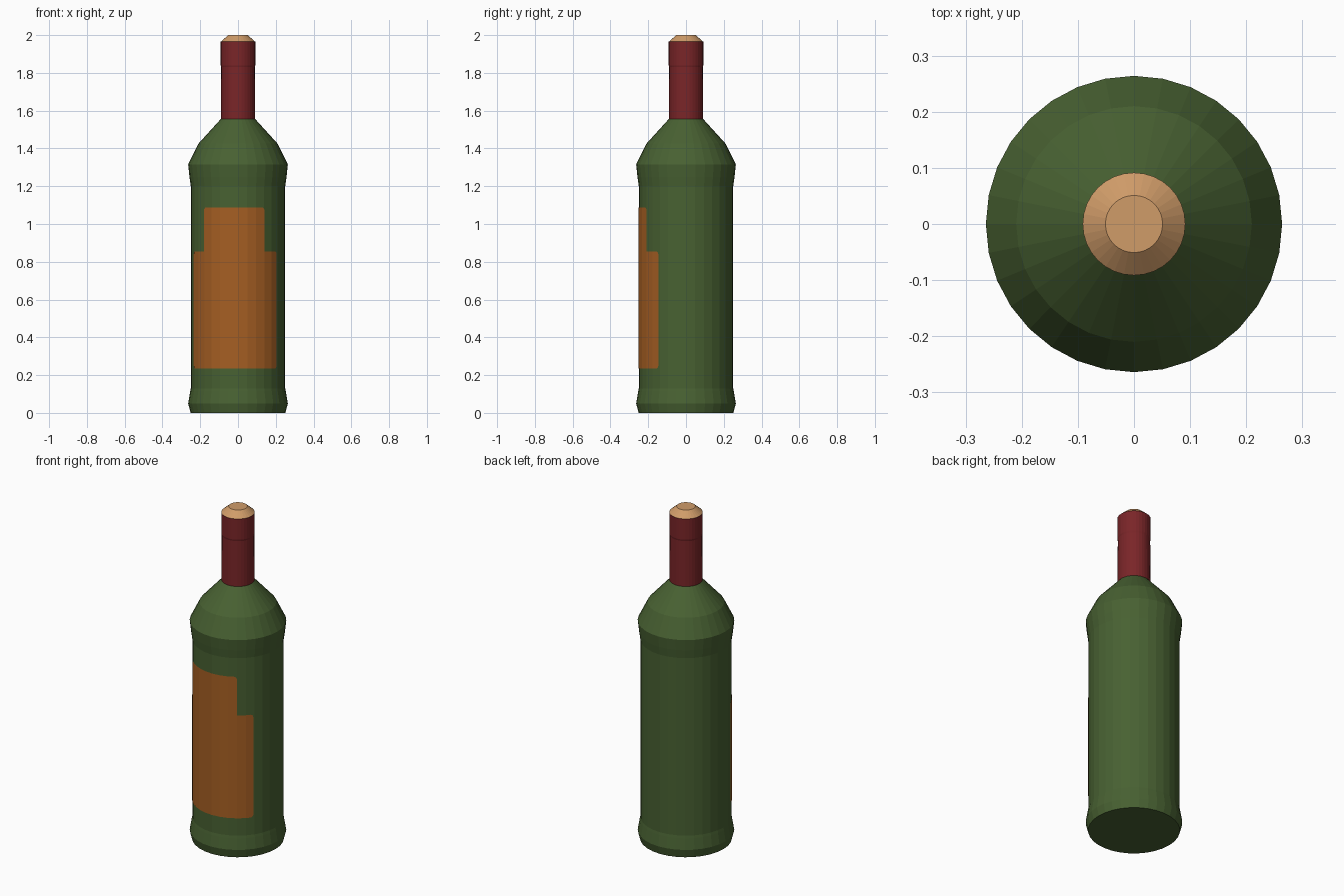
import bpy, bmesh, math

if "Cube" in bpy.data.objects:
    bpy.data.objects.remove(bpy.data.objects["Cube"])

SIDES = 32


def material(name, rgb):
    """Flat colour given as 0-255 sRGB, stored as linear."""
    m = bpy.data.materials.new(name)
    lin = [((c / 255 + 0.055) / 1.055) ** 2.4 for c in rgb]
    m.diffuse_color = (*lin, 1)
    m.use_nodes = True
    m.node_tree.nodes["Principled BSDF"].inputs["Base Color"].default_value = m.diffuse_color
    return m


def finish(name, bm, mat):
    me = bpy.data.meshes.new(name)
    bm.to_mesh(me)
    bm.free()
    me.materials.append(mat)
    ob = bpy.data.objects.new(name, me)
    bpy.context.collection.objects.link(ob)
    return ob


def lathe(name, profile, mat, cap_bottom=False, cap_top=False):
    """Revolve (radius, height) points, listed upwards, about z."""
    bm = bmesh.new()
    rings = []
    for r, z in profile:
        rings.append([bm.verts.new((r * math.cos(2 * math.pi * i / SIDES),
                                    r * math.sin(2 * math.pi * i / SIDES), z))
                      for i in range(SIDES)])
    for a, b in zip(rings, rings[1:]):
        for i in range(SIDES):
            j = (i + 1) % SIDES
            bm.faces.new((a[i], a[j], b[j], b[i]))
    if cap_bottom:
        bm.faces.new(rings[0][::-1])
    if cap_top:
        bm.faces.new(rings[-1])
    return finish(name, bm, mat)


def label_strip(bm, x0, x1, z0, z1, radius, round_bottom):
    """Rectangle with rounded corners wrapped on the faceted front."""
    step, c = 2 * math.pi / SIDES, 0.016
    a0, a1 = math.asin(x0 / radius), math.asin(x1 / radius)
    angles = {a0, a1}
    angles |= {k * step for k in range(-8, 9) if a0 < k * step < a1}
    for t in (0.15, 0.5, 1):
        angles |= {a0 + t * c / radius, a1 - t * c / radius}
    cols = []
    for a in sorted(angles):
        # radius of the flat facet at this angle
        local = (a % step) - step / 2
        r = radius * math.cos(step / 2) / math.cos(local)
        d = max(0, c - min(a - a0, a1 - a) * radius)
        inset = c - math.sqrt(max(0, c * c - d * d))
        zb = z0 + inset if round_bottom else z0
        cols.append([bm.verts.new((r * math.sin(a), -r * math.cos(a), z))
                     for z in (zb, z1 - inset)])
    for p, q in zip(cols, cols[1:]):
        bm.faces.new((p[0], q[0], q[1], p[1]))


green = material("bottle green", (72, 97, 50))
red = material("capsule red", (122, 37, 40))
tan = material("cork tan", (208, 156, 105))
orange = material("label orange", (166, 95, 35))

# Glass body with a foot ring and a shoulder ring
lathe("bottle_body", [(0.251, 0), (0.264, 0.05), (0.253, 0.115), (0.25, 0.13),
                      (0.25, 1.20), (0.257, 1.25), (0.264, 1.315),
                      (0.21, 1.425), (0.09, 1.557)], green, cap_bottom=True)

# Foil capsule around the neck
lathe("neck_capsule", [(0.09, 1.557), (0.089, 1.83), (0.0915, 1.84),
                       (0.0915, 1.965)], red)

# Bevelled cork
lathe("cork", [(0.0915, 1.965), (0.051, 2.0)], tan, cap_top=True)

# Stepped front label
bm = bmesh.new()
label_strip(bm, -0.235, 0.205, 0.235, 0.855, 0.252, True)
label_strip(bm, -0.18, 0.14, 0.855, 1.088, 0.252, False)
finish("front_label", bm, orange)
